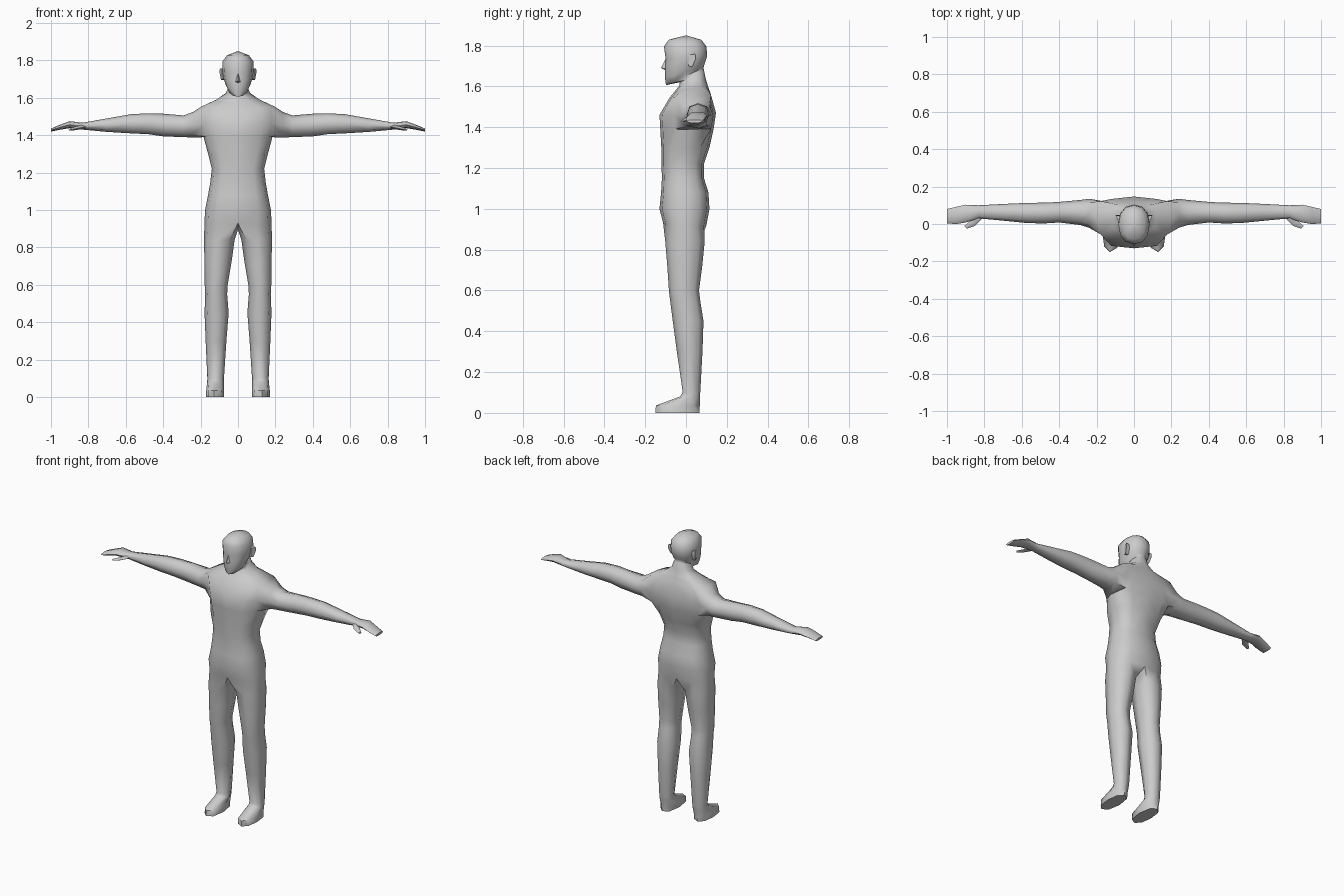
import bpy, bmesh, math

if "Cube" in bpy.data.objects:
    bpy.data.objects.remove(bpy.data.objects["Cube"])

grey = bpy.data.materials.new("plain grey")
grey.diffuse_color = (0.6, 0.6, 0.6, 1)
grey.use_nodes = True
grey.node_tree.nodes["Principled BSDF"].inputs["Base Color"].default_value = grey.diffuse_color


def spow(v, p):
    return math.copysign(abs(v) ** p, v)


def finish(bm, name, angle=60):
    """Mirror across x, close normals and make a smooth object."""
    bmesh.ops.mirror(bm, geom=bm.verts[:] + bm.edges[:] + bm.faces[:], axis='X', merge_dist=0.0005)
    bmesh.ops.recalc_face_normals(bm, faces=bm.faces[:])
    me = bpy.data.meshes.new(name)
    bm.to_mesh(me)
    bm.free()
    ob = bpy.data.objects.new(name, me)
    bpy.context.collection.objects.link(ob)
    me.materials.append(grey)
    bpy.ops.object.select_all(action='DESELECT')
    ob.select_set(True)
    bpy.context.view_layer.objects.active = ob
    bpy.ops.object.shade_smooth_by_angle(angle=math.radians(angle))
    return ob


def bridge(bm, a, b, closed=True, skip=()):
    n = len(a)
    for i in range(n if closed else n - 1):
        if i not in skip:
            j = (i + 1) % n
            bm.faces.new((a[i], a[j], b[j], b[i]))


def half_ring(bm, zf, zb, w, yf, yb, p):
    """Seven points from the front centre round the side to the back centre."""
    ring = []
    for i in range(7):
        t = math.radians(-90 + 30 * i)
        s = spow(math.sin(t), p)
        x = 0 if i in (0, 6) else w * max(0, math.cos(t)) ** p
        ring.append(bm.verts.new((x, (yf + yb) / 2 + (yb - yf) / 2 * s, zf + (zb - zf) * (s + 1) / 2)))
    return ring


# Torso, neck and head: z front, z back, half width, y front, y back, squareness
TRUNK = [
    (.93, .92, .180, -.112, .100, .80),
    (1.00, 1.00, .176, -.130, .115, .75),
    (1.08, 1.08, .160, -.122, .110, .75),
    (1.15, 1.15, .148, -.118, .088, .75),
    (1.22, 1.22, .140, -.120, .088, .75),
    (1.30, 1.30, .160, -.121, .115, .70),
    (1.39, 1.39, .184, -.126, .135, .70),
    (1.46, 1.47, .198, -.130, .147, .70),
    (1.545, 1.56, .197, -.080, .122, .70),
    (1.575, 1.60, .120, -.055, .108, .80),
    (1.605, 1.64, .064, -.032, .096, .90),
    (1.62, 1.68, .056, -.030, .088, .95),
    (1.606, 1.69, .052, -.098, .086, .95),
    (1.64, 1.70, .066, -.103, .088, .90),
    (1.695, 1.72, .079, -.104, .095, .90),
    (1.735, 1.75, .084, -.100, .104, .90),
    (1.795, 1.795, .083, -.108, .100, .90),
    (1.828, 1.828, .058, -.085, .075, .90)]

# Arm: x, y front, y back, z bottom, z top
ARM = [
    (.24, -.020, .135, 1.388, 1.525), (.29, -.005, .128, 1.390, 1.506),
    (.40, .008, .118, 1.394, 1.515), (.48, .003, .114, 1.406, 1.517),
    (.57, .005, .113, 1.410, 1.513), (.70, .018, .107, 1.418, 1.490),
    (.83, .030, .100, 1.430, 1.467), (.90, .008, .103, 1.438, 1.475),
    (.95, .000, .092, 1.430, 1.457), (1.0, .003, .080, 1.420, 1.436)]

# Leg and foot: z, x inner, x outer, y front, y back
LEG = [
    (.84, .018, .181, -.102, .092), (.72, .035, .180, -.092, .080),
    (.60, .055, .178, -.084, .064), (.55, .058, .175, -.078, .070),
    (.45, .050, .179, -.065, .086), (.30, .062, .173, -.045, .081),
    (.10, .075, .164, -.016, .070), (.080, .075, .165, -.030, .068),
    (.036, .074, .170, -.148, .068), (0, .076, .170, -.150, .066)]

bm = bmesh.new()
trunk = [half_ring(bm, *row) for row in TRUNK]
for ring in trunk[6:9]:              # shape the shoulder opening
    ring[2].co.y = -.055
    ring[4].co.y = .122
for k in range(len(trunk) - 1):
    bridge(bm, trunk[k], trunk[k + 1], False, (2, 3) if k in (6, 7) else ())
crown = bm.verts.new((0, 0, 1.85))
for i in range(6):
    bm.faces.new((trunk[-1][i], trunk[-1][i + 1], crown))

# Arm grown out of the shoulder opening
lo, mid, hi = trunk[6:9]
prev = [lo[2], lo[3], lo[4], mid[4], hi[4], hi[3], hi[2], mid[2]]
for x, yf, yb, zb, zt in ARM:
    ring = []
    for u, v in ((-1, -1), (0, -1), (1, -1), (1, 0), (1, 1), (0, 1), (-1, 1), (-1, 0)):
        s = .74 if u and v else 1
        ring.append(bm.verts.new((x, (yf + yb) / 2 + u * s * (yb - yf) / 2,
                                  (zb + zt) / 2 + v * s * (zt - zb) / 2)))
    bridge(bm, prev, ring)
    prev = ring
bm.faces.new(prev)

# Leg grown out of the hip, closed on the inside by the crotch point
prev = trunk[0] + [bm.verts.new((0, -.005, .895))]
for z, x0, x1, yf, yb in LEG:
    ring = []
    for a in (-130, -85, -42, 0, 42, 85, 130, 180):
        c, s = (spow(f(math.radians(a)), .85) for f in (math.cos, math.sin))
        ring.append(bm.verts.new(((x0 + x1) / 2 + c * (x1 - x0) / 2,
                                  (yf + yb) / 2 + s * (yb - yf) / 2, z)))
    bridge(bm, prev, ring)
    prev = ring
bm.faces.new(prev)
finish(bm, "body")

# Thumbs: tapered four-sided tubes
bm = bmesh.new()
prev = None
for x, y, z, r in ((.825, .045, 1.446, .014), (.865, .002, 1.438, .013), (.90, -.018, 1.430, .007)):
    ring = [bm.verts.new((x + dx * r, y + dx * r, z + dz * r * .8))
            for dx, dz in ((-1, 0), (0, -1), (1, 0), (0, 1))]
    if prev:
        bridge(bm, prev, ring)
    else:
        bm.faces.new(ring)
    prev = ring
bm.faces.new(prev)
finish(bm, "thumbs")

# Ears: thin tapered plates leaning out from the skull
bm = bmesh.new()
outline = ((.012, 1.70), (.030, 1.695), (.048, 1.735), (.045, 1.758), (.015, 1.755))
inner = [bm.verts.new((.070, y, z)) for y, z in outline]
outer = [bm.verts.new((.084 + (y - .012) * .4, y, z)) for y, z in outline]
bridge(bm, inner, outer)
bm.faces.new(inner)
bm.faces.new(outer)
finish(bm, "ears", 40)

# Nose: small wedge on the face
bm = bmesh.new()
top, tip, base, side = [bm.verts.new(c) for c in (
    (0, -.098, 1.738), (0, -.122, 1.69), (0, -.095, 1.675), (.018, -.092, 1.685))]
bm.faces.new((top, tip, side))
bm.faces.new((tip, base, side))
bm.faces.new((top, side, base))
finish(bm, "nose", 40)
